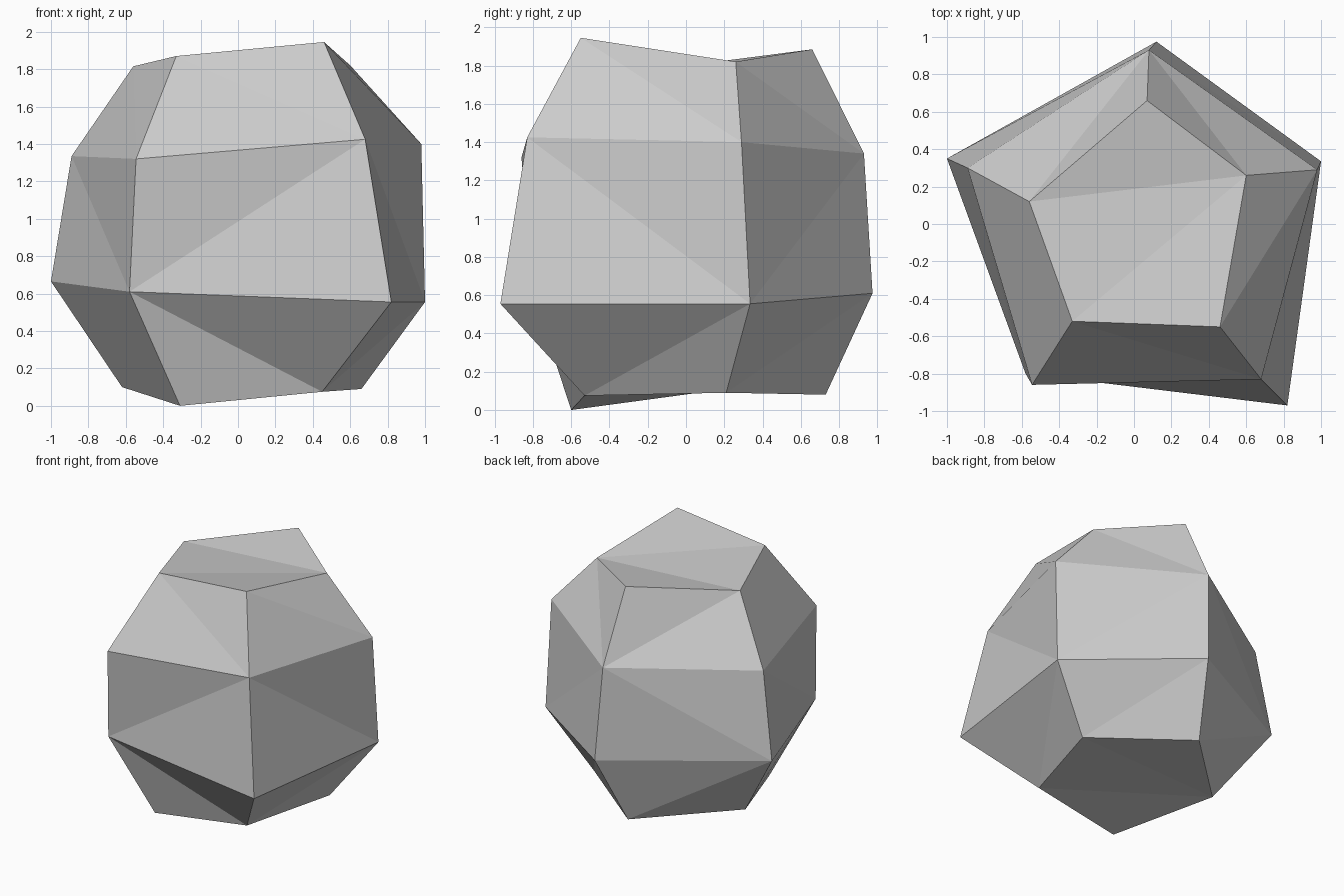
import bpy
import bmesh

cube = bpy.data.objects.get("Cube")
if cube:
    bpy.data.objects.remove(cube, do_unlink=True)

# Single stone colour
stone = bpy.data.materials.new("stone_grey")
stone.use_nodes = True
grey = (0.6, 0.6, 0.6, 1.0)
stone.diffuse_color = grey
stone.node_tree.nodes["Principled BSDF"].inputs["Base Color"].default_value = grey

# Five-sided cross-sections from the base up; each runs
# left side, front left, front right, right side, back
base = [(-.62, .14, .10), (-.31, -.6, 0), (.45, -.53, .075), (.66, .21, .09), (0, .73, .08)]
belly = [(-1, .35, .665), (-.58, -.8, .61), (.82, -.97, .555), (1, .335, .555), (.12, .975, .61)]
shoulder = [(-.89, .3, 1.335), (-.545, -.86, 1.32), (.68, -.83, 1.425), (.98, .29, 1.4), (.08, .93, 1.34)]
crown = [(-.56, .12, 1.815), (-.33, -.52, 1.87), (.46, -.55, 1.945), (.6, .26, 1.82), (.07, .66, 1.885)]


def add_band(bm, low, high, creases):
    """Join two rings; each side is folded along a rising (U) or falling (D) crease."""
    for side, crease in enumerate(creases):
        following = (side + 1) % len(low)
        a, b = low[side], low[following]
        c, d = high[following], high[side]
        if crease == "U":
            triangles = ((a, b, c), (a, c, d))
        else:
            triangles = ((a, b, d), (b, c, d))
        for triangle in triangles:
            bm.faces.new(triangle)


bm = bmesh.new()
rings = [[bm.verts.new(point) for point in ring] for ring in (base, belly, shoulder, crown)]

# Faceted sides
for low, high, creases in zip(rings, rings[1:], ("UDUUU", "DUDUD", "DDDDU")):
    add_band(bm, low, high, creases)

# Folded crown and underside
left, front_left, front_right, right, back = rings[-1]
for triangle in ((left, front_left, right), (front_left, front_right, right), (left, right, back)):
    bm.faces.new(triangle)
left, front_left, front_right, right, back = rings[0]
for triangle in ((front_right, front_left, left), (right, front_right, left), (back, right, left)):
    bm.faces.new(triangle)

bmesh.ops.recalc_face_normals(bm, faces=bm.faces)
mesh = bpy.data.meshes.new("rock")
bm.to_mesh(mesh)
bm.free()
mesh.materials.append(stone)
rock = bpy.data.objects.new("rock", mesh)
bpy.context.collection.objects.link(rock)
